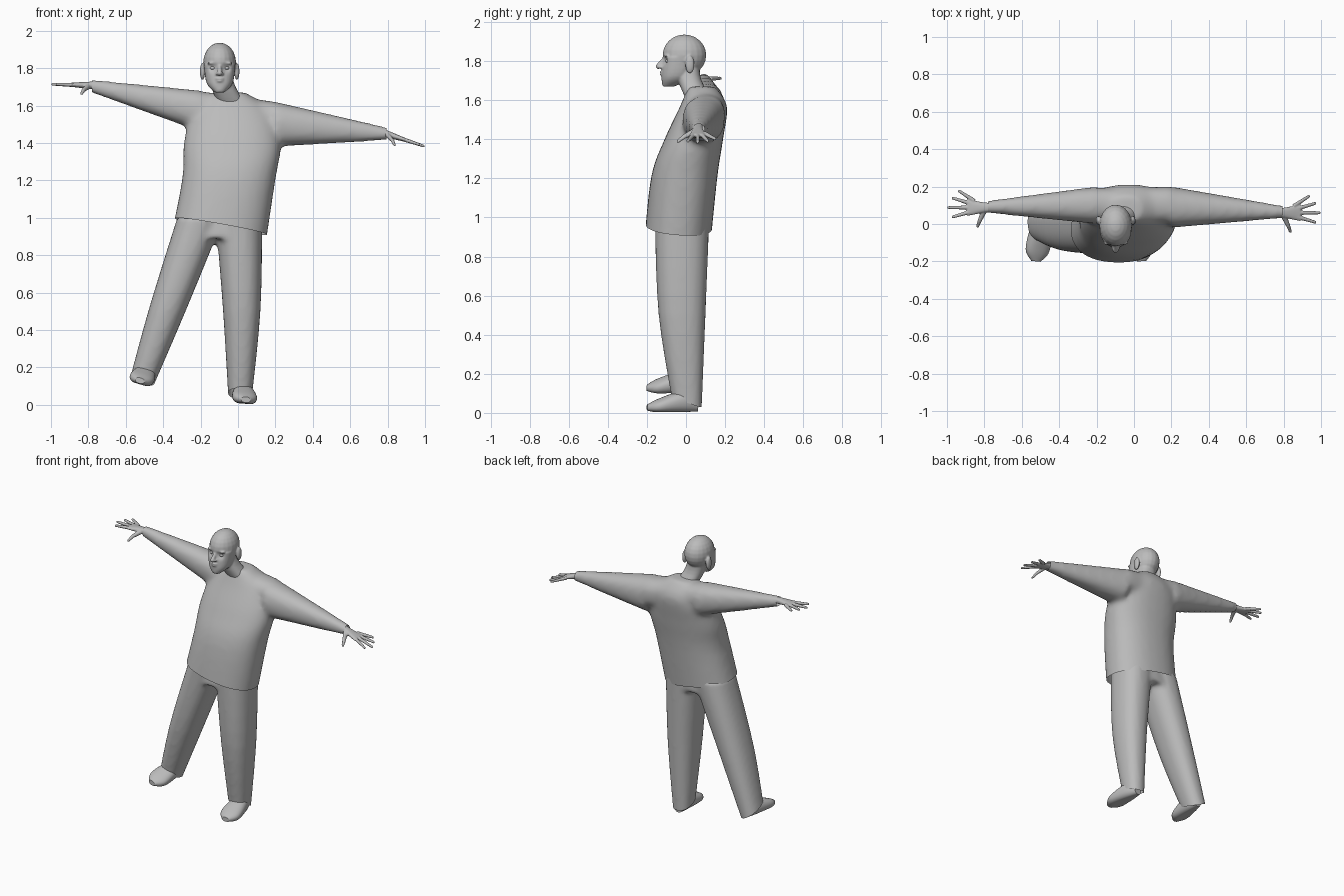
import bpy, bmesh, math
from mathutils import Vector, Matrix

cube = bpy.data.objects.get("Cube")
if cube:
    bpy.data.objects.remove(cube, do_unlink=True)

shade = (0.5, 0.5, 0.5, 1)
grey = bpy.data.materials.new("plain grey")
grey.use_nodes = True
grey.diffuse_color = shade
grey.node_tree.nodes["Principled BSDF"].inputs["Base Color"].default_value = shade


def spline(before, start, end, after, t):
    """Smooth blend between two stations, guided by their neighbours."""
    h = t * t * (3 - 2 * t)
    leave = t * (1 - t) ** 2 / 2
    arrive = t * t * (t - 1) / 2
    return [b + (c - b) * h + (c - a) * leave + (d - b) * arrive
            for a, b, c, d in zip(before, start, end, after)]


def loft(bm, *stations, power=2.3, sides=28, steps=5):
    """Closed body through oval stations, each a centre and two half widths."""
    flat = [centre + size for centre, size in stations]
    span = Vector(stations[-1][0]) - Vector(stations[0][0])
    axis = max(range(3), key=lambda k: abs(span[k]))
    across, along = [k for k in range(3) if k != axis]
    padded = [flat[0]] + flat + [flat[-1]]
    dense = [spline(*padded[i:i + 4], step / steps)
             for i in range(len(flat) - 1) for step in range(steps)]
    dense.append(flat[-1])
    rings = []
    for station in dense:
        ring = []
        for k in range(sides):
            angle = math.tau * k / sides
            co = Vector(station[:3])
            for direction, value, half in ((across, math.cos(angle), station[3]),
                                           (along, math.sin(angle), station[4])):
                co[direction] += half * math.copysign(abs(value) ** (2 / power), value)
            ring.append(bm.verts.new(co))
        rings.append(ring)
    for low, high in zip(rings, rings[1:]):
        for k in range(sides):
            bm.faces.new((low[k - 1], low[k], high[k], high[k - 1]))
    bm.faces.new(rings[0])
    bm.faces.new(rings[-1])


def ball(bm, centre, size):
    place = Matrix.Translation(centre) @ Matrix.Diagonal((*size, 1))
    bmesh.ops.create_uvsphere(bm, u_segments=20, v_segments=12, radius=1, matrix=place)


def limb(bm, start, end, thick, thin):
    """Tapered round bar with a rounded tip."""
    start, end = Vector(start), Vector(end)
    turn = (end - start).to_track_quat('Z', 'Y').to_matrix().to_4x4()
    bmesh.ops.create_cone(bm, cap_ends=True, segments=14, radius1=thick, radius2=thin,
                          depth=(end - start).length,
                          matrix=Matrix.Translation((start + end) / 2) @ turn)
    ball(bm, end, (thin, thin, thin))


def apply_modifier(obj, kind, **settings):
    modifier = obj.modifiers.new(kind.lower(), kind)
    for key, value in settings.items():
        setattr(modifier, key, value)
    bpy.ops.object.modifier_apply(modifier=modifier.name)


def finish(name, bm, voxel=None, soften=4, cuts=()):
    """Fuse the pieces into one skin, then trim its open edges."""
    bmesh.ops.recalc_face_normals(bm, faces=bm.faces)
    mesh = bpy.data.meshes.new(name)
    bm.to_mesh(mesh)
    bm.free()
    obj = bpy.data.objects.new(name, mesh)
    bpy.context.collection.objects.link(obj)
    bpy.ops.object.select_all(action='DESELECT')
    bpy.context.view_layer.objects.active = obj
    obj.select_set(True)
    if voxel:
        apply_modifier(obj, 'REMESH', mode='VOXEL', voxel_size=voxel)
        apply_modifier(obj, 'SMOOTH', factor=0.5, iterations=soften)
    trimmed = bmesh.new()
    trimmed.from_mesh(obj.data)
    for point, keep_side in cuts:
        everything = trimmed.verts[:] + trimmed.edges[:] + trimmed.faces[:]
        bmesh.ops.bisect_plane(trimmed, geom=everything, plane_co=point,
                               plane_no=keep_side, clear_inner=True)
    trimmed.to_mesh(obj.data)
    trimmed.free()
    obj.data.materials.clear()
    obj.data.materials.append(grey)
    bpy.ops.object.shade_smooth_by_angle(angle=math.radians(50))
    return obj


# Shirt: torso and two sleeves, trimmed at hem and cuffs
bm = bmesh.new()
loft(bm, ((-0.12, -0.05, 0.8), (0.26, 0.17)), ((-0.05, -0.01, 1.2), (0.25, 0.17)),
     ((-0.03, 0.04, 1.4), (0.26, 0.15)), ((-0.03, 0.09, 1.57), (0.21, 0.12)),
     ((-0.04, 0.08, 1.67), (0.08, 0.07)))
loft(bm, ((-0.2, 0.1, 1.57), (0.1, 0.11)), ((-0.9, 0.09, 1.73), (0.02, 0.02)))
loft(bm, ((0.2, 0.09, 1.5), (0.11, 0.12)), ((0.9, 0.06, 1.44), (0.02, 0.02)))
loft(bm, ((-0.3, 0.1, 1.6), (0.09, 0.09)), ((0.2, 0.1, 1.52), (0.1, 0.1)))
finish("shirt", bm, 0.016, 10, [((-0.1, -0.04, 0.955), (0.18, 0.08, 1)),
                                ((-0.78, 0, 0), (1, 0, 0)), ((0.795, 0, 0), (-1, 0, 0))])

# Trousers: hips and two tapering legs, trimmed at the ankles
bm = bmesh.new()
loft(bm, ((-0.11, -0.02, 0.89), (0.23, 0.13)), ((-0.08, -0.01, 1.05), (0.2, 0.12)))
for hip, knee, foot in ((0.005, 0.02, 0.01), (-0.2, -0.38, -0.555)):
    loft(bm, ((hip, -0.02, 1), (0.125, 0.14)), ((knee, -0.02, 0.5), (0.1, 0.12)),
         ((foot, 0.01, 0), (0.06, 0.07)))
finish("trousers", bm, 0.014, 5, [((0, 0, 0.06), (0.08, 0.37, 1)),
                                  ((-0.5, 0, 0.14), (0.5, 0.35, 1))])

# Head: skull, face, neck, features and ears, built around the point between the eyes
head_at = Vector((-0.098, 0, 1.8))
bm = bmesh.new()
ball(bm, (0, -0.008, 0.03), (0.088, 0.112, 0.106))
loft(bm, ((0, -0.09, -0.13), (0.025, 0.03)), ((0, -0.05, -0.08), (0.07, 0.075)),
     ((0, -0.03, 0.02), (0.085, 0.085)))
loft(bm, ((0.09, 0.09, -0.24), (0.08, 0.07)), ((0.02, 0.02, -0.1), (0.065, 0.06)),
     ((0, 0.01, 0), (0.06, 0.06)))
limb(bm, (0, -0.11, 0.015), (0, -0.142, -0.027), 0.009, 0.014)
for height, width in ((-0.056, 0.023), (-0.069, 0.02)):
    ball(bm, (0, -0.122, height), (width, 0.012, 0.007))
ball(bm, (0, -0.105, -0.11), (0.025, 0.02, 0.02))
for s in (-1, 1):
    ball(bm, (s * 0.013, -0.13, -0.031), (0.009, 0.013, 0.008))
    ball(bm, (s * 0.038, -0.1, 0.026), (0.03, 0.014, 0.008))
    ball(bm, (s * 0.092, 0.02, -0.018), (0.014, 0.024, 0.046))
bmesh.ops.translate(bm, verts=bm.verts, vec=head_at)
head = finish("head", bm, 0.0055)

# Eyes set into shallow sockets
for side, s in (("right", -1), ("left", 1)):
    socket = head_at + Vector((s * 0.037, -0.11, 0))
    for v in head.data.vertices:
        v.co.y += 0.014 * math.exp(-((v.co - socket).length / 0.02) ** 2)
    bm = bmesh.new()
    ball(bm, socket + Vector((0, 0.02, 0)), (0.015, 0.015, 0.011))
    finish(side + "_eye", bm)


# Hands: palm, four fanned fingers and a thumb, reaching out from the wrist
def hand(name, s, wrist_y, wrist_z, slope):
    bm = bmesh.new()
    loft(bm, ((-0.07, 0, 0), (0.026, 0.022)), ((0, 0, 0), (0.027, 0.019)),
         ((0.09, 0, 0), (0.045, 0.011)))
    for finger in range(-1, 3):
        ray = Matrix.Rotation(0.29 * finger, 3, 'Z') @ Vector((0.19 - 0.015 * abs(finger), 0, 0))
        limb(bm, ray * 0.4, ray, 0.012, 0.008)
    knuckle = (0.025, -0.07, -0.025)
    limb(bm, (0, -0.015, -0.005), knuckle, 0.016, 0.011)
    limb(bm, knuckle, (0.036, -0.1, -0.045), 0.011, 0.008)
    for v in bm.verts:
        x, y, z = v.co
        v.co = (s * (0.8 + x), wrist_y + y, wrist_z + slope * x + z)
    finish(name, bm, 0.004, 2)


hand("right_hand", -1, 0.088, 1.708, 0.03)
hand("left_hand", 1, 0.06, 1.447, -0.33)


# Shoes: rounded uppers with flattened soles
def shoe(name, place, roll, yaw):
    bm = bmesh.new()
    loft(bm, ((0, -0.2, 0.02), (0.025, 0.015)), ((0, -0.14, 0.03), (0.065, 0.035)),
         ((0, -0.02, 0.05), (0.055, 0.055)), ((0, 0.06, 0.04), (0.03, 0.04)))
    for v in bm.verts:
        v.co.z = max(v.co.z, 0)
    turn = Matrix.Rotation(yaw, 4, 'Z') @ Matrix.Rotation(roll, 4, 'Y')
    bmesh.ops.transform(bm, matrix=Matrix.Translation(place) @ turn, verts=bm.verts)
    finish(name, bm)


shoe("left_shoe", (0.02, 0, 0.007), 0.1, 0.1)
shoe("right_shoe", (-0.51, 0, 0.11), 0.28, -0.1)
